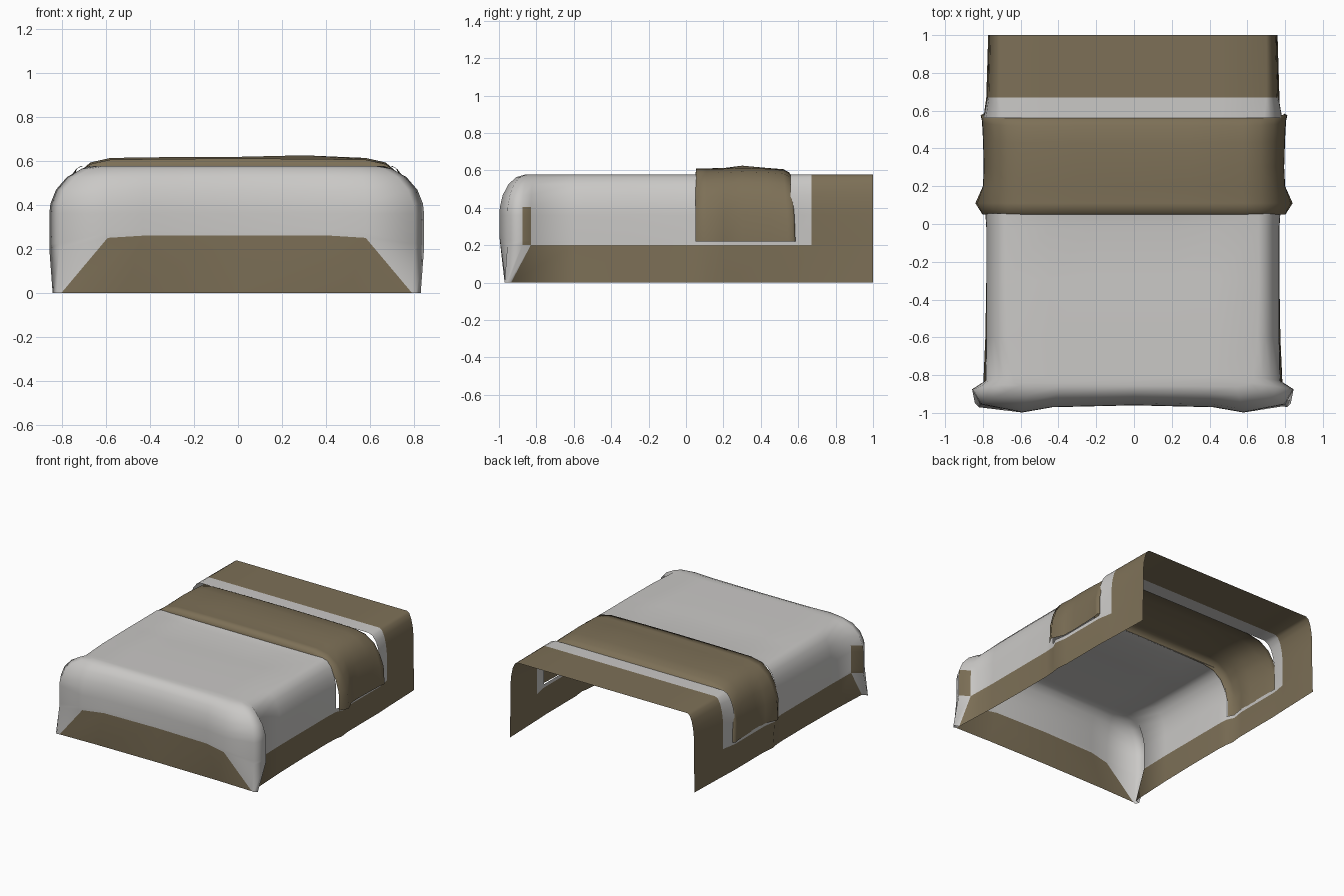
import bpy, bmesh, math

if "Cube" in bpy.data.objects:
    bpy.data.objects.remove(bpy.data.objects["Cube"])


def material(name, rgb):
    m = bpy.data.materials.new(name)
    m.diffuse_color = (*rgb, 1)
    m.use_nodes = True
    m.node_tree.nodes["Principled BSDF"].inputs["Base Color"].default_value = m.diffuse_color
    return m


WHITE = material("linen white", (0.59, 0.58, 0.565))
BROWN = material("blanket brown", (0.205, 0.162, 0.095))


def finish(bm, name, mats):
    """Turn normals outward (top faces up), smooth, and link the object."""
    bmesh.ops.recalc_face_normals(bm, faces=bm.faces)
    # use up-facing area to decide the outside of every loose patch
    if sum(f.normal.z * f.calc_area() for f in bm.faces) < 0:
        bmesh.ops.reverse_faces(bm, faces=bm.faces)
    for f in bm.faces:
        f.smooth = True
    me = bpy.data.meshes.new(name)
    bm.to_mesh(me)
    bm.free()
    for m in mats:
        me.materials.append(m)
    ob = bpy.data.objects.new(name, me)
    bpy.context.collection.objects.link(ob)
    return ob


# --- Bed cover: U-shaped rings (side, corner, foot, corner, side) -----------
# side stations: y, half width of flat top, widest half width, hem half width
side = [(1, 0.70, 0.755, 0.76), (0.67, 0.70, 0.765, 0.77),
        (0.56, 0.69, 0.785, 0.775), (0.2, 0.67, 0.785, 0.775),
        (0.11, 0.66, 0.80, 0.785), (0.055, 0.66, 0.775, 0.775),
        (-0.02, 0.66, 0.77, 0.77), (-0.3, 0.66, 0.77, 0.77),
        (-0.6, 0.655, 0.77, 0.775)]
# each station: top edge xy, widest xy, hem xy, height of colour boundary
half = [((t, y), (w, y), (h, y), 0.2) for y, t, w, h in side] + [
    ((0.63, -0.81), (0.775, -0.83), (0.79, -0.935), 0.2),
    ((0.62, -0.84), (0.845, -0.875), (0.83, -0.95), 0.2),
    ((0.59, -0.855), (0.80, -0.955), (0.81, -0.97), 0.2),
    ((0.54, -0.86), (0.58, -0.998), (0.79, -0.965), 0.25),
    ((0.38, -0.86), (0.42, -0.97), (0.5, -0.957), 0.26)]
mid = [((0, -0.86), (0, -0.96), (0, -0.953), 0.26)]
mirror = [tuple((-p[0] - 0.012, p[1]) for p in s[:3]) + (s[3],)
          for s in reversed(half)]
stations = half + mid + mirror
n, nh = len(stations), len(half)
LAST = len(side)                             # last side station, at the corner
BAND = range(2, 5)                           # strips replaced by the band

bm = bmesh.new()
rings = []
for a in (0, 20, 40, 60, 78, 90):            # rounded shoulder
    s, c = math.sin(math.radians(a)), math.cos(math.radians(a))
    rings.append([bm.verts.new((t[0] + (w[0] - t[0]) * s,
                                t[1] + (w[1] - t[1]) * s,
                                0.36 + 0.217 * c)) for t, w, h, z in stations])
for dz in (0.025, 0):                        # lower edge of the white part
    rings.append([bm.verts.new((*w, z + dz)) for t, w, h, z in stations])
rings.append([bm.verts.new((*h, 0)) for t, w, h, z in stations])
HEM = len(rings) - 2

for r in range(len(rings) - 1):
    for i in range(n - 1):
        k = min(i, n - 2 - i)                # same index on both sides
        if k in BAND and r < HEM - 1:
            continue
        f = bm.faces.new((rings[r][i], rings[r][i + 1],
                          rings[r + 1][i + 1], rings[r + 1][i]))
        corner = LAST <= k < nh - 2
        tail = k == 0                        # uncovered blanket at the head
        crease = k == LAST and HEM - 4 < r < HEM
        f.material_index = int(tail or crease or (r == HEM and not corner))

# flat top, dipping slightly in front of the band
COLS = 6
rows = []
for j in range(LAST + 1):
    R, L = rings[0][j], rings[0][n - 1 - j]
    row = [R]
    for c in range(1, COLS):
        p = R.co.lerp(L.co, c / COLS)
        p.z -= 0.012 if j == 6 else 0
        row.append(bm.verts.new(p))
    rows.append(row + [L])
for j in range(LAST):
    if j in BAND:
        continue
    for c in range(COLS):
        f = bm.faces.new((rows[j][c], rows[j][c + 1],
                          rows[j + 1][c + 1], rows[j + 1][c]))
        f.material_index = int(j == 0)
bm.faces.new(rows[LAST][::-1] + rings[0][LAST + 1:n - 1 - LAST])
bmesh.ops.delete(bm, geom=[v for v in bm.verts if not v.link_faces],
                 context='VERTS')
finish(bm, "bed_cover", [WHITE, BROWN])

# --- Folded blanket band, bulging out between the two white parts -----------
arch = [(0.79, 0.22), (0.79, 0.36), (0.768, 0.46), (0.735, 0.53),
        (0.67, 0.585), (0.58, 0.605), (0.3, 0.609)]
arch = arch + [(0, 0.61)] + [(-x, z) for x, z in reversed(arch)]
# y, sideways flare at the hem, lift on top
sections = [(0.05, -0.012, -0.034), (0.055, 0.015, 0.0), (0.11, 0.05, 0.0),
            (0.2, 0.01, 0.003), (0.3, 0.005, 0.008), (0.43, 0.01, 0.003),
            (0.52, 0.015, -0.004), (0.55, 0.022, -0.02), (0.56, -0.005, -0.033)]
bm = bmesh.new()
grid = []
for y, flare, lift in sections:
    row = []
    for x, z in arch:
        low = max(0, min(1, (0.6 - z) / 0.3))          # 0 on top, 1 at the hem
        bump = 0.008 if abs(x - 0.3) < 0.01 and y == 0.3 else 0
        row.append(bm.verts.new((x + math.copysign(flare * low, x),
                                 y + (0.025 * low if y > 0.4 else 0),
                                 z + lift * (1 - low) + bump)))
    grid.append(row)
for a, b in zip(grid, grid[1:]):
    for i in range(len(arch) - 1):
        bm.faces.new((a[i], a[i + 1], b[i + 1], b[i]))
finish(bm, "folded_blanket", [BROWN])
